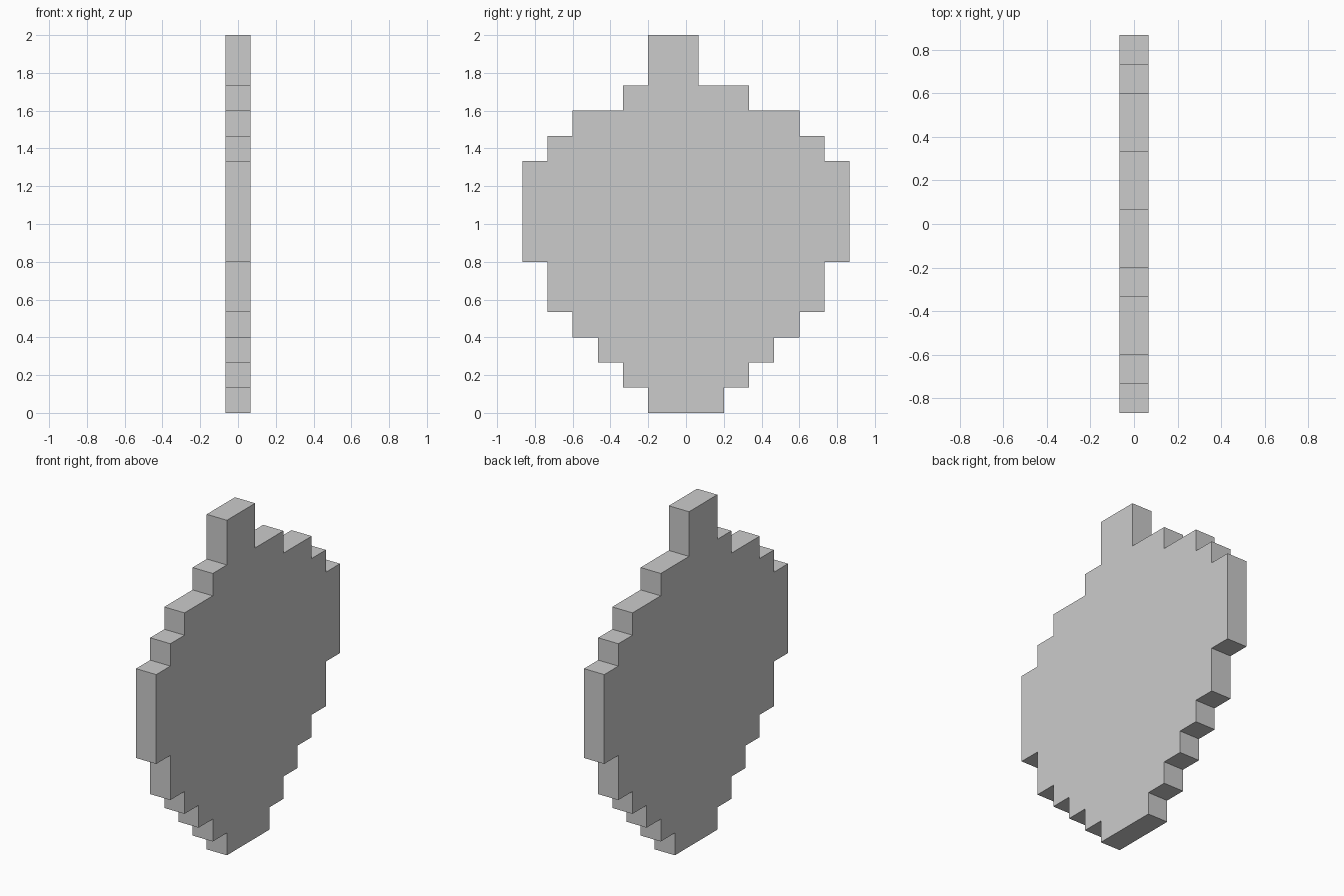
import bpy, bmesh

if "Cube" in bpy.data.objects:
    bpy.data.objects.remove(bpy.data.objects["Cube"])

U = 2 / 15  # one block step

# Leaf rows from the bottom up: (y min, y max, z top) in block steps
ROWS = [(-1.5, 1.5, 1), (-2.5, 2.5, 2), (-3.5, 3.5, 3), (-4.5, 4.5, 4),
        (-5.5, 5.5, 6), (-6.5, 6.5, 10), (-5.5, 5.5, 11), (-4.5, 4.5, 12),
        (-2.5, 2.5, 13),
        (-1.5, 0.5, 15)]  # offset stem


def stepped_outline(rows):
    left, right, z = [], [], 0
    for y0, y1, top in rows:
        left += [(y0, z), (y0, top)]
        right += [(y1, z), (y1, top)]
        z = top
    return right + left[::-1]


# Flat stepped plate, extruded one block thick along x
bm = bmesh.new()
face = bm.faces.new([bm.verts.new((-U / 2, y * U, z * U))
                     for y, z in stepped_outline(ROWS)])
ext = bmesh.ops.extrude_face_region(bm, geom=[face], use_keep_orig=True)
moved = [g for g in ext["geom"] if isinstance(g, bmesh.types.BMVert)]
bmesh.ops.translate(bm, verts=moved, vec=(U, 0, 0))
bmesh.ops.recalc_face_normals(bm, faces=bm.faces[:])

mesh = bpy.data.meshes.new("stepped_leaf")
bm.to_mesh(mesh)
bm.free()
bpy.context.collection.objects.link(bpy.data.objects.new("stepped_leaf", mesh))
